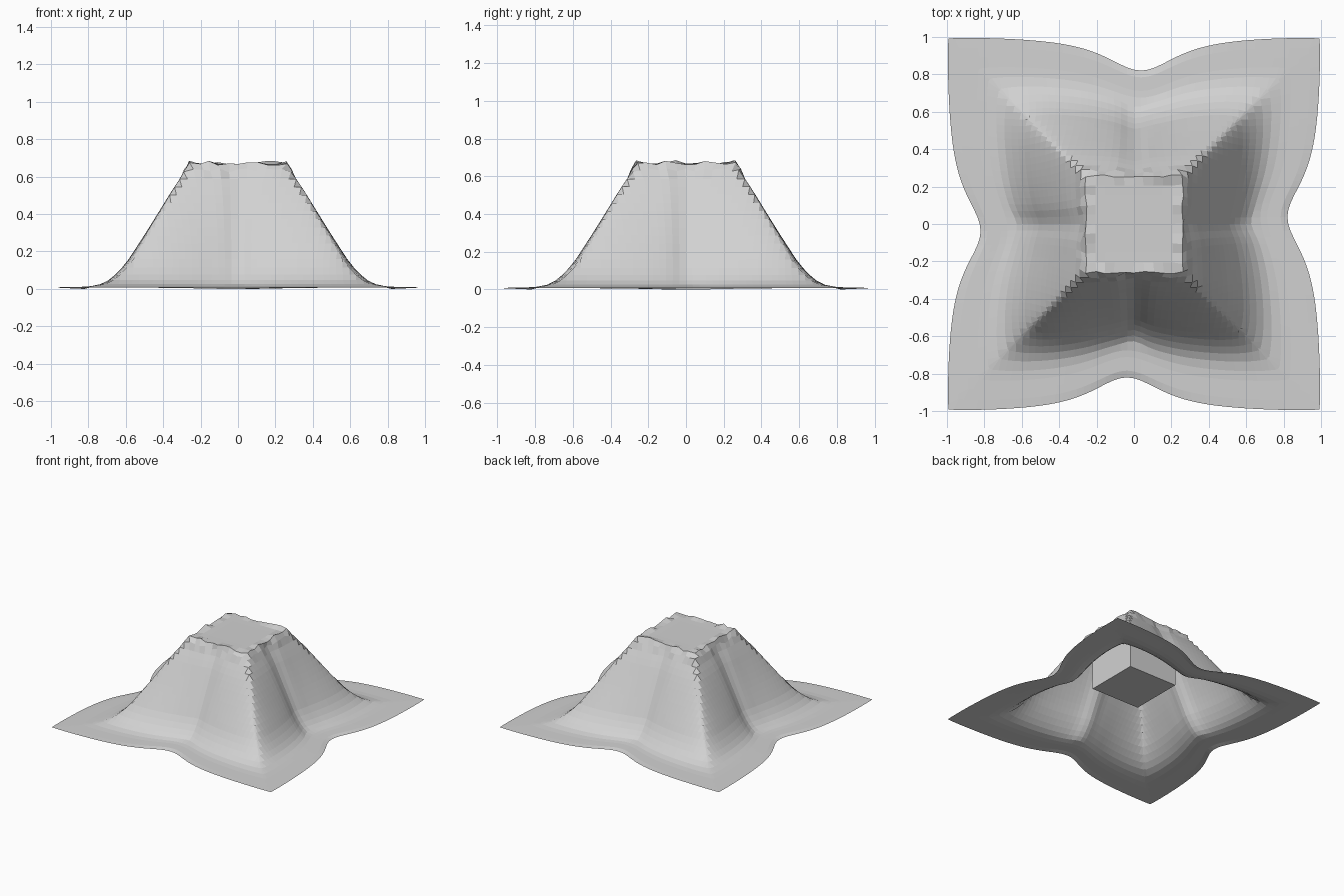
import bpy, bmesh, random
from math import copysign, exp

random.seed(4)
cube = bpy.data.objects.get("Cube")
if cube:
    bpy.data.objects.remove(cube, do_unlink=True)

grey = bpy.data.materials.new("plain grey")
grey.use_nodes = True
colour = (0.64, 0.64, 0.64, 1)
grey.diffuse_color = colour
grey.node_tree.nodes["Principled BSDF"].inputs["Base Color"].default_value = colour


def finish(name, bm):
    mesh = bpy.data.meshes.new(name)
    bm.to_mesh(mesh)
    bm.free()
    mesh.materials.append(grey)
    obj = bpy.data.objects.new(name, mesh)
    bpy.context.collection.objects.link(obj)
    return obj


# Drape profile from the centre outwards:
# arc length, half width, height, inward pull at mid side, corner rounding
PROFILE = [
    (0.00, 0.00, 0.667, 0.0, 0.0),
    (0.20, 0.20, 0.667, 0.0, 0.0),
    (0.25, 0.255, 0.674, 0.0, 0.0),
    (0.44, 0.36, 0.52, 0.015, 0.005),
    (0.70, 0.50, 0.30, 0.045, 0.02),
    (0.88, 0.60, 0.15, 0.07, 0.035),
    (0.95, 0.65, 0.09, 0.08, 0.04),
    (1.02, 0.70, 0.048, 0.09, 0.04),
    (1.08, 0.75, 0.023, 0.105, 0.03),
    (1.14, 0.81, 0.012, 0.125, 0.02),
    (1.33, 1.00, 0.008, 0.18, 0.008),
]
RINGS = 26


def profile(arc):
    for p, q in zip(PROFILE, PROFILE[1:]):
        if arc <= q[0] + 1e-6:
            f = (arc - p[0]) / (q[0] - p[0])
            return [a + (b - a) * f for a, b in zip(p[1:], q[1:])]


def cloth_point(i, j):
    k = max(abs(i), abs(j))
    if k == 0:
        return (0, 0, PROFILE[0][2])
    half, z, pull, rounding = profile(PROFILE[-1][0] * k / RINGS)
    pos = [half * i / k, half * j / k]
    original = pos[:]
    for n, idx in enumerate((i, j)):
        if abs(idx) != k:
            continue
        side = copysign(1, idx)
        along = original[1 - n]
        s = along / half
        t = along - side * 0.04
        pinch = (1 - s * s) / (1 + (t / 0.24) ** 2)
        inward = pull * pinch + rounding * abs(s) ** 8
        # A soft pleat beside each valley
        if 0.27 < half < 0.75:
            inward += 0.018 * exp(-((t + side * 0.04) / 0.06) ** 2)
        pos[n] -= side * inward
        if k == RINGS:
            z -= 0.008 * max(pinch, 0)
    # Crumpled lip around the top edge
    if 0.22 < half < 0.29:
        z += random.uniform(-0.008, 0.016)
        pos = [c + random.uniform(-0.007, 0.007) for c in pos]
    return (*pos, z)


# Draped cloth
bm = bmesh.new()
span = range(-RINGS, RINGS + 1)
verts = {(i, j): bm.verts.new(cloth_point(i, j)) for i in span for j in span}
for i in span[:-1]:
    for j in span[:-1]:
        bm.faces.new([verts[i, j], verts[i + 1, j], verts[i + 1, j + 1], verts[i, j + 1]])
finish("draped_cloth", bm)

# Floating block under the cloth
bm = bmesh.new()
bmesh.ops.create_cube(bm, size=0.44)
block = finish("hidden_block", bm)
block.location.z = 0.437
